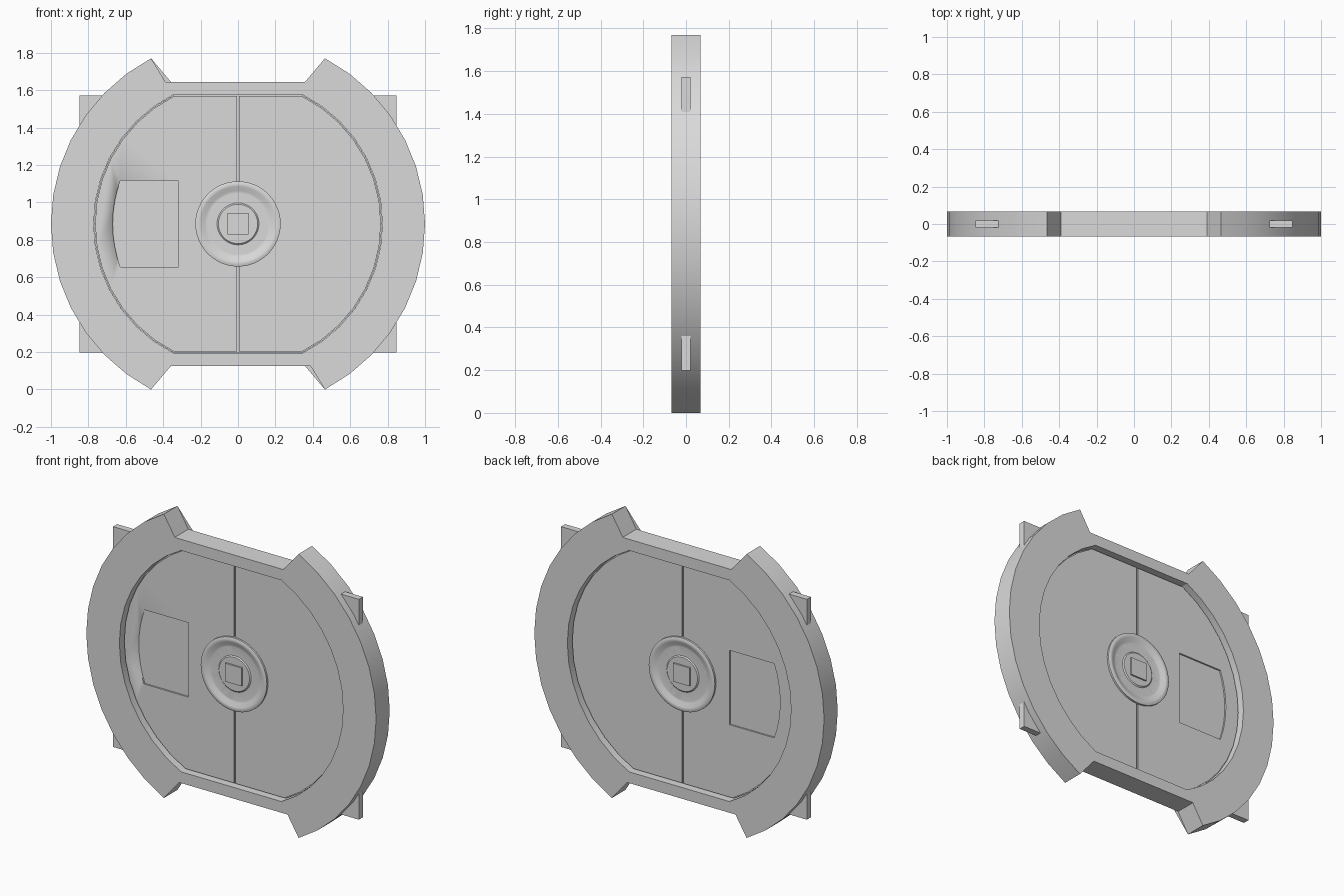
import bpy, bmesh, math

if "Cube" in bpy.data.objects:
    bpy.data.objects.remove(bpy.data.objects["Cube"])

CZ = 0.885          # height of the hatch centre
steel = bpy.data.materials.new("grey_steel")
steel.diffuse_color = (0.7, 0.7, 0.7, 1)
steel.use_nodes = True
steel.node_tree.nodes["Principled BSDF"].inputs["Base Color"].default_value = steel.diffuse_color


def finish(name, bm, smooth=True):
    bmesh.ops.recalc_face_normals(bm, faces=bm.faces)
    mesh = bpy.data.meshes.new(name)
    bm.to_mesh(mesh)
    bm.free()
    mesh.materials.append(steel)
    ob = bpy.data.objects.new(name, mesh)
    bpy.context.collection.objects.link(ob)
    ob.location.z = CZ
    bpy.ops.object.select_all(action='DESELECT')
    ob.select_set(True)
    bpy.context.view_layer.objects.active = ob
    if smooth:
        bpy.ops.object.shade_smooth_by_angle(angle=math.radians(30))
    return ob


def arc(r, half_angle, n=14):
    """Points of an arc around +x, from below to above."""
    return [(r * math.cos(a), r * math.sin(a))
            for a in (math.radians(half_angle) * (2 * i / n - 1) for i in range(n + 1))]


def turned(points):
    return [(-x, -z) for x, z in points]


def prism(name, outline, half):
    bm = bmesh.new()
    front, back = [[bm.verts.new((x, y, z)) for x, z in outline] for y in (-half, half)]
    bm.faces.new(front)
    bm.faces.new(back[::-1])
    n = len(outline)
    for i in range(n):
        j = (i + 1) % n
        bm.faces.new((front[i], back[i], back[j], front[j]))
    return finish(name, bm)


# Outer frame: two arcs with notches above and below, and a flat-topped opening
half_outer = arc(1.0, 62.3) + [(0.39, 0.76), (-0.39, 0.76)]
half_inner = arc(0.772, 63.4) + [(0.30, 0.69), (-0.30, 0.69)]
outer = half_outer + turned(half_outer)
inner = half_inner + turned(half_inner)
bm = bmesh.new()
loops = [[bm.verts.new((x, y, z)) for x, z in pts]
         for pts, y in ((outer, -0.067), (outer, 0.067), (inner, 0.067), (inner, -0.067))]
for k in range(4):
    a, b = loops[k], loops[(k + 1) % 4]
    for i in range(len(a)):
        j = (i + 1) % len(a)
        bm.faces.new((a[i], b[i], b[j], a[j]))
finish("outer_frame", bm)

# Core plate seen in the seam and the window recess
door_arc = arc(0.77, 63.4)
prism("core_plate", door_arc + turned(door_arc), 0.02)

# Two door leaves either side of the central seam
leaf_arc = arc(0.764, 63.4)
leaf = [(0.005, leaf_arc[0][1])] + leaf_arc + [(0.005, leaf_arc[-1][1])]
prism("right_leaf", leaf, 0.03)
left_leaf = prism("left_leaf", turned(leaf), 0.03)

# Window recess with a curved outer side, cut from the left leaf
window = turned(arc(0.67, 20.2, 8)) + [(-0.32, -0.232), (-0.32, 0.232)]
cutter = prism("window_cutter", window, 0.1)
cutter.hide_render = True
mod = left_leaf.modifiers.new("window", 'BOOLEAN')
mod.operation = 'DIFFERENCE'
mod.solver = 'EXACT'
mod.object = cutter
bpy.context.view_layer.objects.active = left_leaf
bpy.ops.object.modifier_apply(modifier=mod.name)
bpy.data.objects.remove(cutter)

# Dished round hub, lathed around the y axis and the same on both sides
side = [(0.105, 0.036), (0.112, 0.03), (0.165, 0.03), (0.178, 0.032),
        (0.20, 0.045), (0.215, 0.047), (0.228, 0.042)]
profile = [(r, -y) for r, y in side] + [(r, y) for r, y in reversed(side)]
SEG = 48
bm = bmesh.new()
rings = [[bm.verts.new((r * math.cos(2 * math.pi * s / SEG), y, r * math.sin(2 * math.pi * s / SEG)))
          for s in range(SEG)] for r, y in profile]
for a, b in zip(rings, rings[1:]):
    for s in range(SEG):
        t = (s + 1) % SEG
        bm.faces.new((a[s], b[s], b[t], a[t]))
bm.faces.new(rings[0])
bm.faces.new(rings[-1])
finish("lock_hub", bm)

# Square spindle through the hub
q = 0.057
prism("square_spindle", [(-q, -q), (q, -q), (q, q), (-q, q)], 0.046)

# Four corner tabs emerging from the frame
for sx, side_name in ((-1, "left"), (1, "right")):
    for sz, level in ((-1, "lower"), (1, "upper")):
        prism(f"{level}_{side_name}_tab",
              [(sx * x, sz * z) for x, z in ((0.7, 0.5), (0.848, 0.5), (0.848, 0.687), (0.7, 0.687))],
              0.02)
